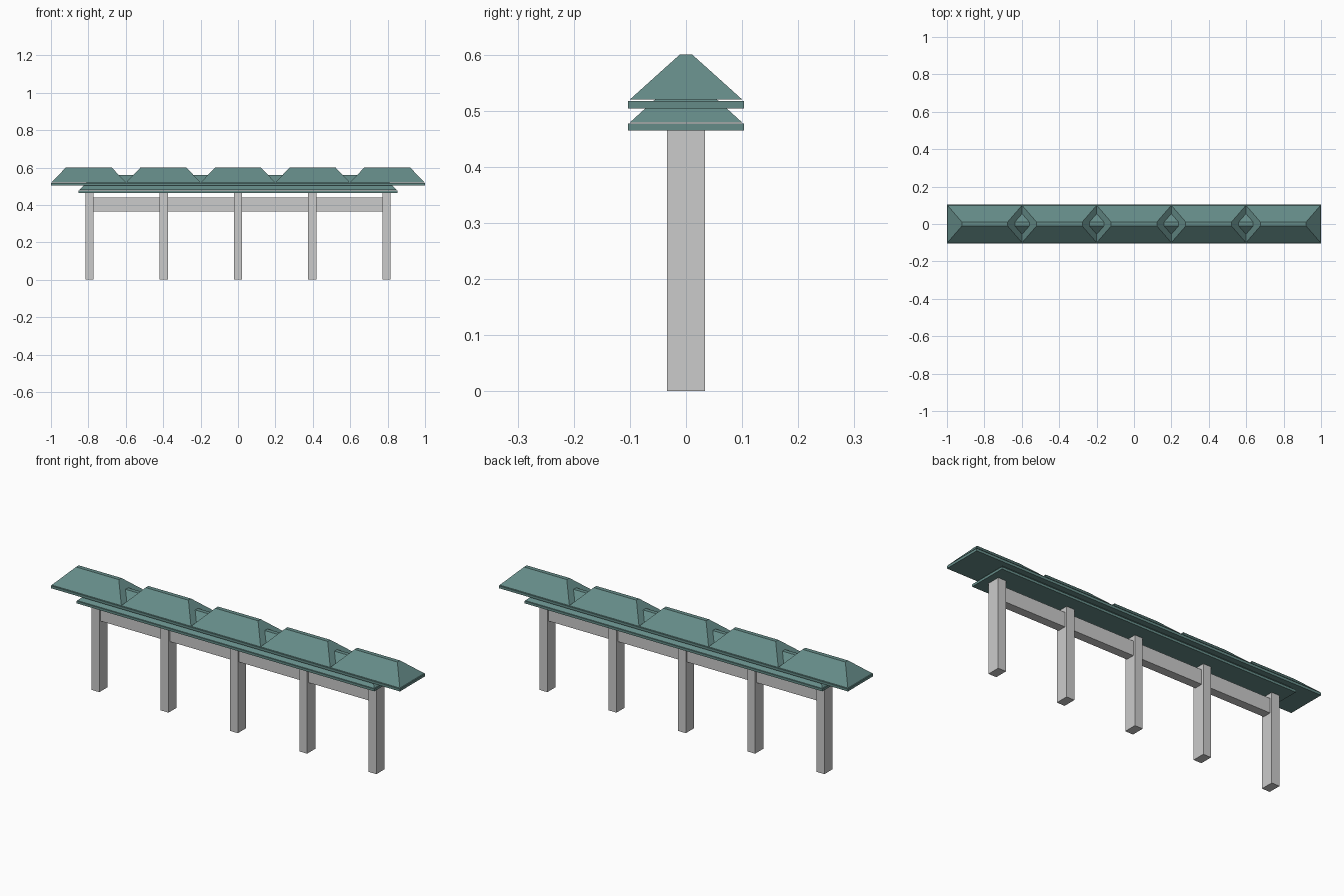
import bpy
import bmesh

if "Cube" in bpy.data.objects:
    bpy.data.objects.remove(bpy.data.objects["Cube"])

teal = bpy.data.materials.new("teal_roof")
teal.diffuse_color = (0.13, 0.26, 0.245, 1)
teal.use_nodes = True
teal.node_tree.nodes["Principled BSDF"].inputs["Base Color"].default_value = teal.diffuse_color


def frustum(name, x0, x1, y, z0, z1, inset=0.0, top_y=None, mat=None):
    """Box from x0..x1, +-y, z0..z1; optionally hipped inwards at the top."""
    top_y = y if top_y is None else top_y
    bm = bmesh.new()
    bmesh.ops.create_cube(bm, size=1)
    for v in bm.verts:
        top = v.co.z > 0
        i = inset if top else 0
        v.co.x = x1 - i if v.co.x > 0 else x0 + i
        v.co.y = (top_y if top else y) * (1 if v.co.y > 0 else -1)
        v.co.z = z1 if top else z0
    me = bpy.data.meshes.new(name)
    bm.to_mesh(me)
    bm.free()
    ob = bpy.data.objects.new(name, me)
    bpy.context.collection.objects.link(ob)
    if mat:
        me.materials.append(mat)
    return ob


# Posts, with tie beams spanning between neighbours
STEP, HALF = 0.397, 0.0225
for i in range(5):
    x = (i - 2) * STEP
    frustum(f"post_{i + 1}", x - HALF, x + HALF, 0.0335, 0, 0.465)
    if i < 4:
        frustum(f"tie_beam_{i + 1}", x + HALF, x + STEP - HALF, 0.0225, 0.364, 0.439)

# Lower eave and its long hipped roof, which rises through the upper eave
frustum("lower_eave", -0.853, 0.853, 0.103, 0.465, 0.4775, mat=teal)
frustum("lower_roof", -0.85, 0.85, 0.1, 0.479, 0.56, 0.08, 0.011, teal)

# Upper eave carrying five hipped roofs side by side
frustum("upper_eave", -1.0, 1.0, 0.103, 0.504, 0.517, mat=teal)
for i in range(5):
    x = (i - 2) * 0.399
    frustum(f"upper_roof_{i + 1}", x - 0.1995, x + 0.1995, 0.1, 0.52, 0.6, 0.077, 0.011, teal)
